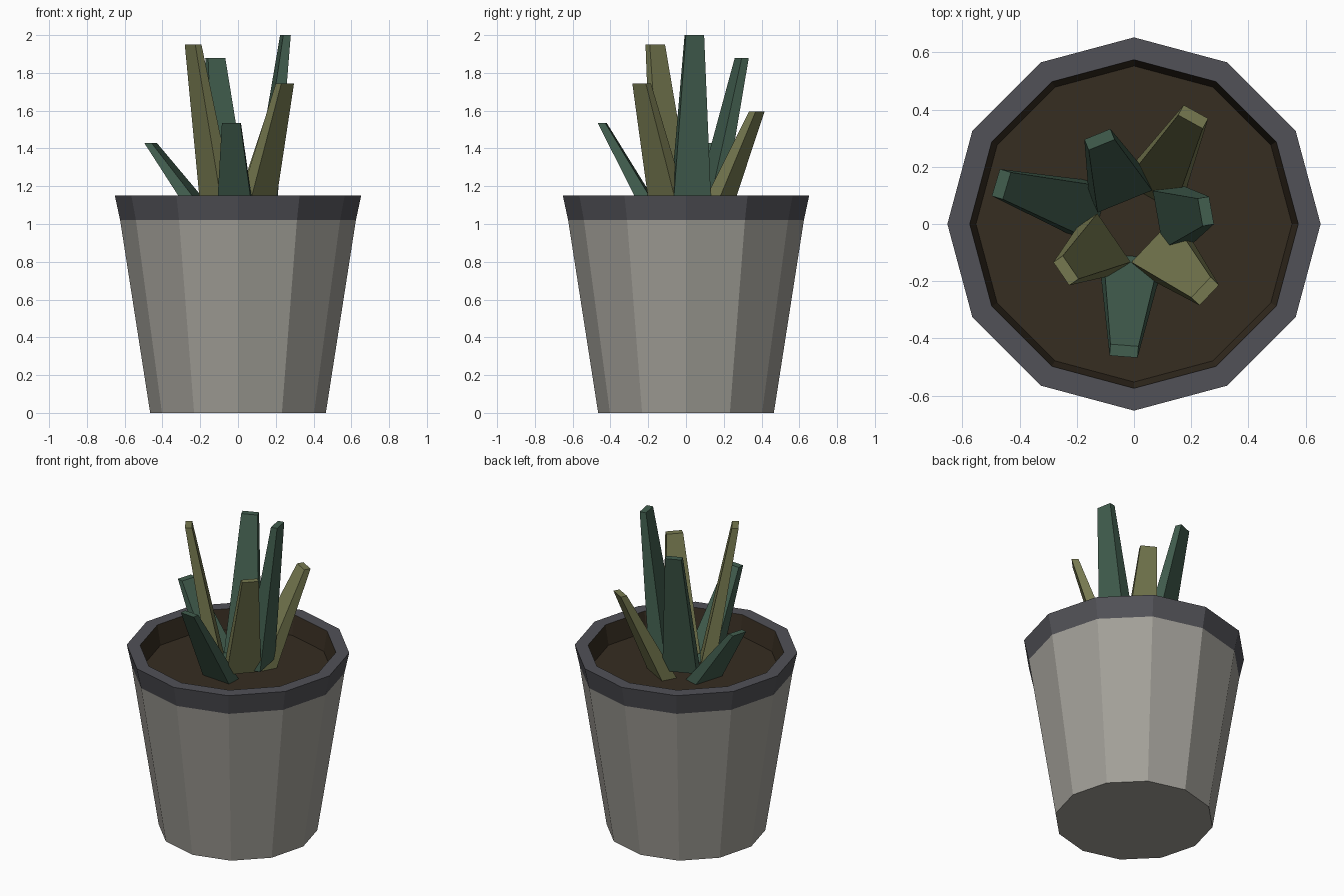
import bpy, bmesh, math

if "Cube" in bpy.data.objects:
    bpy.data.objects.remove(bpy.data.objects["Cube"])


def material(name, rgb):
    m = bpy.data.materials.new(name)
    m.diffuse_color = (*rgb, 1.0)
    m.use_nodes = True
    m.node_tree.nodes["Principled BSDF"].inputs["Base Color"].default_value = m.diffuse_color
    return m


POT = material("pot_grey", (0.365, 0.352, 0.318))
RIM = material("rim_charcoal", (0.083, 0.083, 0.095))
SOIL = material("soil_brown", (0.037, 0.026, 0.015))
GREEN = material("leaf_green", (0.054, 0.112, 0.077))
OLIVE = material("leaf_olive", (0.181, 0.191, 0.080))


def finish(bm, name, mat):
    bmesh.ops.recalc_face_normals(bm, faces=bm.faces)
    mesh = bpy.data.meshes.new(name)
    bm.to_mesh(mesh)
    bm.free()
    mesh.materials.append(mat)
    ob = bpy.data.objects.new(name, mesh)
    bpy.context.collection.objects.link(ob)
    return ob


def lathe(name, profile, mat, cap_start=False, cap_end=False, sides=12):
    """Spin a (radius, z) profile into flat facets, optionally capping its ends."""
    bm = bmesh.new()
    rings = []
    for r, z in profile:
        rings.append([bm.verts.new((r * math.cos(math.tau * i / sides),
                                    r * math.sin(math.tau * i / sides), z))
                      for i in range(sides)])
    for a, b in zip(rings, rings[1:]):
        for i in range(sides):
            j = (i + 1) % sides
            bm.faces.new((a[i], a[j], b[j], b[i]))
    if cap_start:
        bm.faces.new(rings[0][::-1])
    if cap_end:
        bm.faces.new(rings[-1])
    return finish(bm, name, mat)


# Pot: tapered body, flared rim, sunken soil with its inner wall
SOIL_Z = 1.025
lathe("pot_body", [(0.465, 0.0), (0.624, 1.02)], POT, cap_start=True)
lathe("pot_rim", [(0.624, 1.02), (0.652, 1.15), (0.574, 1.15)], RIM)
soil = lathe("soil", [(0.574, 1.15), (0.552, SOIL_Z)], SOIL, cap_end=True)
if soil.data.polygons[-1].normal.z < 0:
    soil.data.flip_normals()


def leaf(name, azimuth, base_outer, base_z, tip_radius, tip_z, mat):
    """Thick tapered blade leaning outward, cut level at both ends."""
    a = math.radians(azimuth)
    c, s = math.cos(a), math.sin(a)
    bm = bmesh.new()
    rings = []
    # inner radius, outer radius, half width, height
    for r0, r1, w, z in ((0.085, base_outer, 0.103, base_z),
                         (tip_radius, tip_radius + 0.04, 0.049, tip_z)):
        rings.append([bm.verts.new((r * c - t * s, r * s + t * c, z))
                      for r, t in ((r0, -w), (r1, -w), (r1, w), (r0, w))])
    low, top = rings
    for i in range(4):
        j = (i + 1) % 4
        bm.faces.new((low[i], low[j], top[j], top[i]))
    bm.faces.new(low[::-1])
    bm.faces.new(top)
    finish(bm, name, mat)


# Seven leaves around the centre; the upright ones start a little higher
# outer base radius, base height, tip radius, tip height, colour
LEAVES = [(0.19, 1.08, 0.235, 2.00, GREEN), (0.185, 0.98, 0.408, 1.595, OLIVE),
          (0.17, 1.075, 0.299, 1.88, GREEN), (0.185, 0.98, 0.464, 1.43, GREEN),
          (0.17, 1.08, 0.268, 1.95, OLIVE), (0.18, 0.98, 0.425, 1.535, GREEN),
          (0.17, 1.07, 0.322, 1.745, OLIVE)]
for k, spec in enumerate(LEAVES):
    leaf(f"leaf_{k + 1}", 10 + 51.1 * k, *spec)
